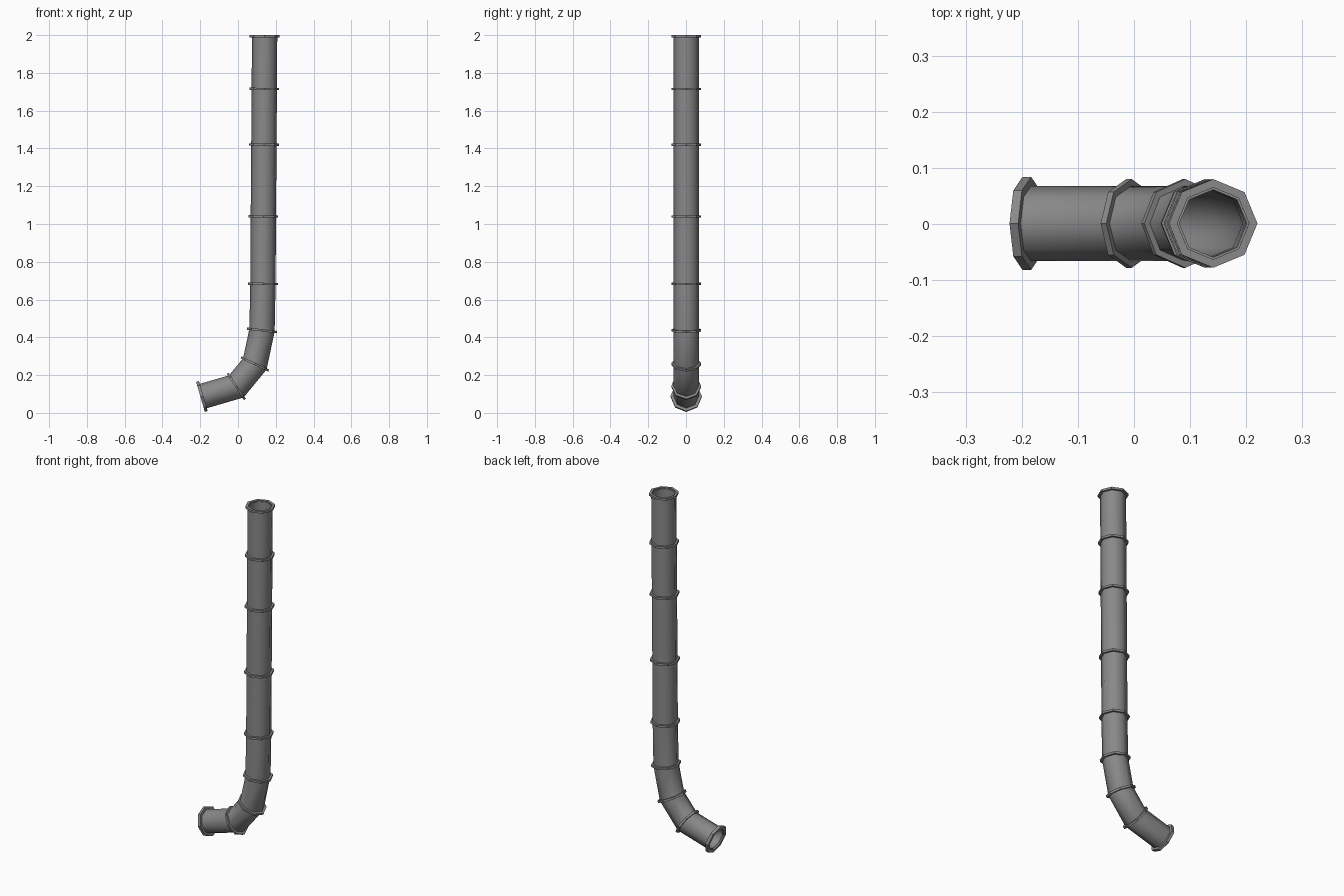
import bpy, bmesh, math
from mathutils import Vector

if "Cube" in bpy.data.objects:
    bpy.data.objects.remove(bpy.data.objects["Cube"])

SIDES = 8
# Joint centres along the pipe (x, z), from the outlet to the top
path = [Vector((x, 0.001, z)) for x, z in [
    (-0.191, 0.087), (-0.009, 0.140), (0.089, 0.259), (0.127, 0.437),
    (0.132, 0.683), (0.134, 1.04), (0.137, 1.42), (0.139, 1.715), (0.141, 1.994)]]

# Dark grey metal
grey = bpy.data.materials.new("dark_grey")
grey.diffuse_color = (0.25, 0.25, 0.25, 1)
grey.use_nodes = True
grey.node_tree.nodes["Principled BSDF"].inputs["Base Color"].default_value = grey.diffuse_color


def frame(i):
    """Mitre normal, in-plane axis and mitre stretch at joint i."""
    before = (path[i] - path[i - 1]).normalized() if i > 0 else None
    after = (path[i + 1] - path[i]).normalized() if i < len(path) - 1 else None
    before, after = before or after, after or before
    n = (before + after).normalized()
    return n, Vector((n.z, 0, -n.x)), 1 / n.dot(after)


def loop(bm, centre, side, radius, stretch=1.0):
    return [bm.verts.new(centre + side * (radius * stretch * math.cos(a))
                         + Vector((0, radius * math.sin(a), 0)))
            for a in (2 * math.pi * k / SIDES for k in range(SIDES))]


def skin(bm, loops):
    """Join a closed chain of loops with quads."""
    for a, b in zip(loops, loops[1:] + loops[:1]):
        for k in range(SIDES):
            j = (k + 1) % SIDES
            bm.faces.new((a[k], a[j], b[j], b[k]))


def finish(bm, name):
    bmesh.ops.recalc_face_normals(bm, faces=bm.faces)
    mesh = bpy.data.meshes.new(name)
    bm.to_mesh(mesh)
    bm.free()
    mesh.materials.append(grey)
    ob = bpy.data.objects.new(name, mesh)
    bpy.context.collection.objects.link(ob)
    return ob


# Hollow mitred pipe
bm = bmesh.new()
outer, inner = [], []
for i, p in enumerate(path):
    n, side, stretch = frame(i)
    outer.append(loop(bm, p, side, 0.067, stretch))
    inner.append(loop(bm, p, side, 0.060, stretch))
skin(bm, outer + inner[::-1])
pipe = finish(bm, "drain_pipe")
bpy.context.view_layer.objects.active = pipe
pipe.select_set(True)
bpy.ops.object.shade_smooth_by_angle(angle=math.radians(50))

# Flat-sided collars at every joint, with open lips on the two ends
for i, p in enumerate(path):
    n, side, stretch = frame(i)
    half = 0.008 if i == 0 else 0.006
    rim = 0.083 if i == 0 else 0.079
    bm = bmesh.new()
    skin(bm, [loop(bm, p + n * h, side, r, stretch)
              for h, r in ((-half, 0.064), (-half, rim), (half, rim), (half, 0.064))])
    finish(bm, f"collar_{i + 1}")
